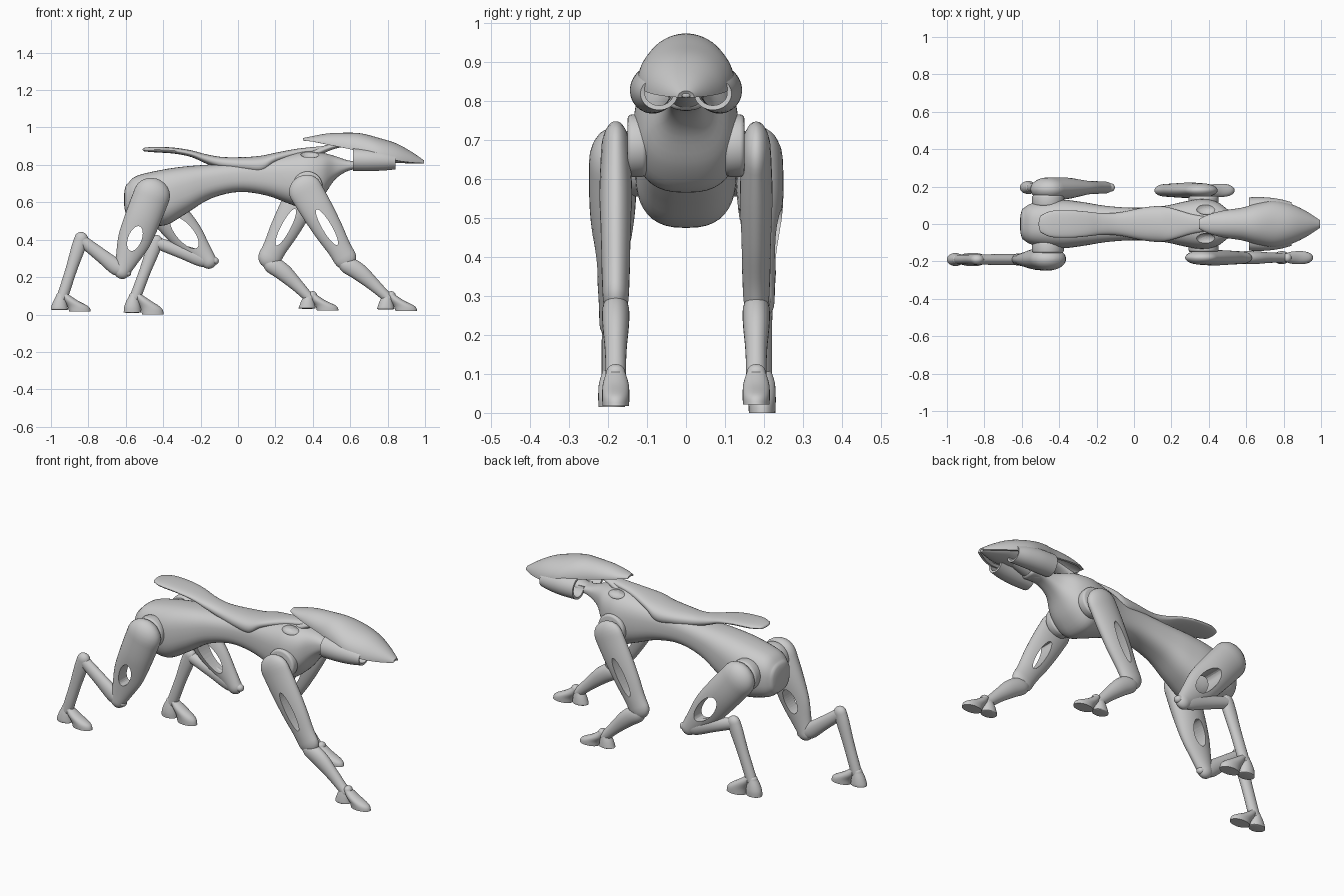
import bpy, bmesh, math
from mathutils import Vector

if "Cube" in bpy.data.objects:
    bpy.data.objects.remove(bpy.data.objects["Cube"])

def finish(ob, angle=40):
    bpy.ops.object.select_all(action='DESELECT')
    ob.select_set(True)
    bpy.context.view_layer.objects.active = ob
    bpy.ops.object.shade_smooth_by_angle(angle=math.radians(angle))

def modify(ob, kind, **kw):
    bpy.context.view_layer.objects.active = ob
    m = ob.modifiers.new(kind, kind)
    for k, v in kw.items():
        setattr(m, k, v)
    bpy.ops.object.modifier_apply(modifier=m.name)

def spline(secs, steps):
    P = [Vector(s) for s in secs]
    out = []
    for i in range(len(P) - 1):
        p0, p1, p2, p3 = P[max(i - 1, 0)], P[i], P[i + 1], P[min(i + 2, len(P) - 1)]
        for k in range(steps):
            t = k / steps
            out.append(0.5 * (2 * p1 + (p2 - p0) * t + (2 * p0 - 5 * p1 + 4 * p2 - p3) * t * t
                              + (3 * p1 - p0 - 3 * p2 + p3) * t ** 3))
    return out + [P[-1]]

def loft(name, secs, axis=None, p=2.0, n=28, steps=5, caps=(0, 0), arc=None, thick=0.012):
    """Sections are (x, y, z, half size in the xz plane, half size along y)."""
    C = spline(secs, steps)
    rings = []
    for i, c in enumerate(C):
        q, r = C[max(i - 1, 0)], C[min(i + 1, len(C) - 1)]
        t = Vector(axis) if axis else Vector((r[0] - q[0], r[2] - q[2]))
        t.normalize()
        rings.append((c[0], c[1], c[2], c[3], c[4], t))
    def dome(r, depth, sign):
        res = []
        for k in range(1, 6):
            f = k / 5.3 * math.pi / 2
            d, s = depth * math.sin(f) * sign, math.cos(f)
            res.append((r[0] + r[5].x * d, r[1], r[2] + r[5].y * d, r[3] * s, r[4] * s, r[5]))
        return res
    if caps[0]:
        rings = dome(rings[0], caps[0], -1)[::-1] + rings
    if caps[1]:
        rings = rings + dome(rings[-1], caps[1], 1)
    bm = bmesh.new()
    a0, a1 = arc or (0, 2 * math.pi)
    m = n + 1 if arc else n
    vs = []
    for x, y, z, a, b, t in rings:
        row = []
        for j in range(m):
            th = a0 + (a1 - a0) * j / n
            c, s = math.cos(th), math.sin(th)
            u = math.copysign(abs(s) ** (2 / p), s) * a
            v = math.copysign(abs(c) ** (2 / p), c) * b
            row.append(bm.verts.new((x - t.y * u, y + v, z + t.x * u)))
        vs.append(row)
    for A, B in zip(vs, vs[1:]):
        for j in range(n):
            k = (j + 1) % m
            bm.faces.new((A[j], A[k], B[k], B[j]))
    if not arc:
        bm.faces.new(vs[0])
        bm.faces.new(vs[-1])
    bmesh.ops.recalc_face_normals(bm, faces=bm.faces)
    me = bpy.data.meshes.new(name)
    bm.to_mesh(me)
    bm.free()
    ob = bpy.data.objects.new(name, me)
    bpy.context.collection.objects.link(ob)
    if arc:
        modify(ob, 'SOLIDIFY', thickness=thick, offset=0)
    finish(ob)
    return ob

def cut(ob, cutter):
    modify(ob, 'BOOLEAN', operation='DIFFERENCE', object=cutter, solver='EXACT')
    bpy.data.objects.remove(cutter)
    finish(ob)

def limb(name, p, q, y, secs, caps, y0=None):
    """Sections are (fraction from p to q, sideways offset, half width, half thickness)."""
    p, q = Vector(p), Vector(q)
    d = q - p
    nrm = Vector((-d.y, d.x)).normalized()
    y0 = y if y0 is None else y0
    pts = []
    for t, o, a, b in secs:
        c = p + d * t + nrm * o
        pts.append((c.x, y0 + (y - y0) * min(1, t * 1.5), c.y, a, b))
    return loft(name, pts, axis=d.normalized(), caps=caps)

def slot(ob, p, q, t, y, hl, hw):
    """Oval opening through an upper limb."""
    p, q = Vector(p), Vector(q)
    c, d = p.lerp(q, t), q - p
    bpy.ops.mesh.primitive_cylinder_add(vertices=32, radius=1, depth=0.5, location=(c.x, y, c.y))
    k = bpy.context.object
    k.scale = (hl, hw, 1)
    k.rotation_euler = (math.pi / 2, -math.atan2(d.y, d.x), 0)
    k.hide_render = True
    bpy.context.view_layer.update()
    cut(ob, k)

def foot(name, ax, y, z0):
    # toe hoof and heel hoof
    loft(name + "_toe", [(ax + .015, y, .105, .022, .024), (ax + .045, y, .075, .037, .033),
                         (ax + .085, y, .035 + z0 / 2, .056, .035), (ax + .095, y, z0, .058, .034)],
         axis=(0, -1), caps=(.02, 0))
    loft(name + "_heel", [(ax - .008, y, .1, .024, .024), (ax - .012, y, .07, .036, .031),
                          (ax - .015, y, .04, .044, .035), (ax - .015, y, z0 + .012, .046, .034)],
         axis=(0, -1), caps=(.02, .004))

def joint(name, x, z, y, r, depth):
    bpy.ops.mesh.primitive_cylinder_add(vertices=32, radius=r, depth=depth, location=(x, y, z),
                                        rotation=(math.pi / 2, 0, 0))
    bpy.context.object.name = name
    modify(bpy.context.object, 'BEVEL', width=.012, segments=3)
    finish(bpy.context.object)

# Rear legs: knee, hock, ankle differ per side
hip = (-.46, .64)
for side, y, knee, hock, ankle, z0, hole in (
        ("right", -.19, (-.62, .23), (-.84, .40), (-.94, .09), .015, (.07, .036)),
        ("left", .195, (-.155, .285), (-.44, .385), (-.55, .09), .0, (.105, .045))):
    s = math.copysign(1, y)
    th = limb(side + "_rear_thigh", hip, knee, y, [(0, 0, .098, .062), (.3, 0, .096, .058), (.6, 0, .088, .042),
              (.85, 0, .06, .034), (1, 0, .042, .032)], (.09, .04), y0=s * .187)
    slot(th, hip, knee, .57, y, *hole)
    limb(side + "_rear_shin", knee, hock, y, [(-.1, -.012, .02, .022), (.1, 0, .042, .03), (.5, 0, .037, .029),
         (.9, 0, .032, .027), (1, 0, .032, .027)], (.02, .028))
    limb(side + "_rear_shank", hock, ankle, y, [(-.02, 0, .036, .028), (.15, 0, .037, .028), (.5, 0, .031, .026),
         (.85, 0, .03, .026), (1, 0, .03, .026)], (.035, .02))
    foot(side + "_rear_foot", ankle[0], y, z0)
    joint(side + "_hip_joint", hip[0], hip[1], s * .125, .085, .06)

# Front legs
shoulder = (.36, .665)
for side, y, elbow, wrist, z0 in (("right", -.18, (.57, .305), (.805, .085), .018),
                                  ("left", .18, (.17, .305), (.385, .085), .022)):
    s = math.copysign(1, y)
    arm = limb(side + "_front_upper_leg", shoulder, elbow, y, [(0, 0, .09, .038), (.3, 0, .086, .042),
               (.6, 0, .077, .04), (.85, 0, .064, .036), (1, 0, .062, .034)], (.08, .06))
    slot(arm, shoulder, elbow, .55, y, .11, .025)
    limb(side + "_front_forearm", elbow, wrist, y, [(-.02, -.03, .018, .022), (.12, -.018, .046, .034),
         (.35, -.004, .046, .034), (.65, 0, .035, .028), (.9, 0, .028, .026), (1, 0, .028, .026)], (.03, .02))
    foot(side + "_front_foot", wrist[0], y, z0)
    joint(side + "_shoulder_joint", shoulder[0] + .012, shoulder[1] + .02, s * .125, .08, .05)

# Torso running into the neck
body = loft("torso", [(-.59, 0, .615, .085, .085), (-.54, 0, .62, .122, .112), (-.40, 0, .625, .15, .13),
                      (-.28, 0, .665, .127, .118), (-.15, 0, .71, .092, .097), (0, 0, .735, .08, .087),
                      (.15, 0, .735, .098, .095), (.28, 0, .725, .135, .122), (.37, 0, .72, .155, .135),
                      (.45, 0, .745, .12, .115), (.52, 0, .785, .062, .065), (.6, 0, .797, .025, .045),
                      (.68, 0, .80, .025, .045)],
            axis=(1, 0), p=2.6, n=40, caps=(.02, .02))
# Dark openings at the top of the shoulders
for s in (-1, 1):
    bpy.ops.mesh.primitive_uv_sphere_add(segments=24, ring_count=12, radius=1, location=(.385, s * .085, .865))
    k = bpy.context.object
    k.scale = (.055, .035, .03)
    bpy.context.view_layer.update()
    cut(body, k)

# Saddle shell on the back with the paddle tail
loft("back_shell", [(-.49, 0, .882, .011, .05), (-.44, 0, .882, .015, .07), (-.34, 0, .876, .016, .073),
                    (-.25, 0, .860, .018, .066), (-.17, 0, .832, .025, .058), (-.08, 0, .81, .032, .062),
                    (.04, 0, .80, .042, .086), (.13, 0, .80, .05, .096), (.2, 0, .835, .03, .085),
                    (.32, 0, .865, .022, .05), (.46, 0, .885, .016, .03)],
     axis=(1, 0), p=2.3, caps=(.02, .02))

# Head: arched shield, inner core, curled cheeks, jaw and neck strut
loft("head_shield", [(.35, 0, .930, .008, .02), (.40, 0, .924, .024, .045), (.48, 0, .908, .054, .066),
                     (.58, 0, .888, .078, .082), (.66, 0, .868, .094, .104), (.75, 0, .846, .093, .118),
                     (.84, 0, .824, .087, .1), (.92, 0, .813, .055, .062), (.99, 0, .808, .012, .016)],
     axis=(1, 0), p=2.1, arc=(0, math.pi))
loft("head_core", [(.64, 0, .89, .025, .05), (.69, 0, .875, .045, .07), (.76, 0, .86, .05, .085),
                   (.85, 0, .85, .04, .082), (.92, 0, .833, .025, .05), (.985, 0, .815, .008, .012)],
     axis=(1, 0), caps=(.02, .005))
for s, side in ((-1, "right"), (1, "left")):
    loft(side + "_cheek", [(.615, s * .085, .828, .055, s * .052), (.70, s * .085, .826, .053, s * .052),
                           (.78, s * .079, .823, .047, s * .048), (.84, s * .069, .818, .036, s * .042)],
         axis=(1, 0), arc=(math.radians(120), math.radians(-170)), thick=.012)
loft("jaw", [(.60, 0, .795, .02, .04), (.66, 0, .805, .03, .045), (.74, 0, .825, .03, .04), (.80, 0, .835, .02, .03)],
     axis=(1, 0), caps=(.01, .01))
loft("neck_strut", [(.40, 0, .855, .03, .05), (.48, 0, .89, .018, .04), (.56, 0, .91, .015, .036),
                    (.64, 0, .91, .02, .04)], axis=(1, 0), caps=(.01, .01))
